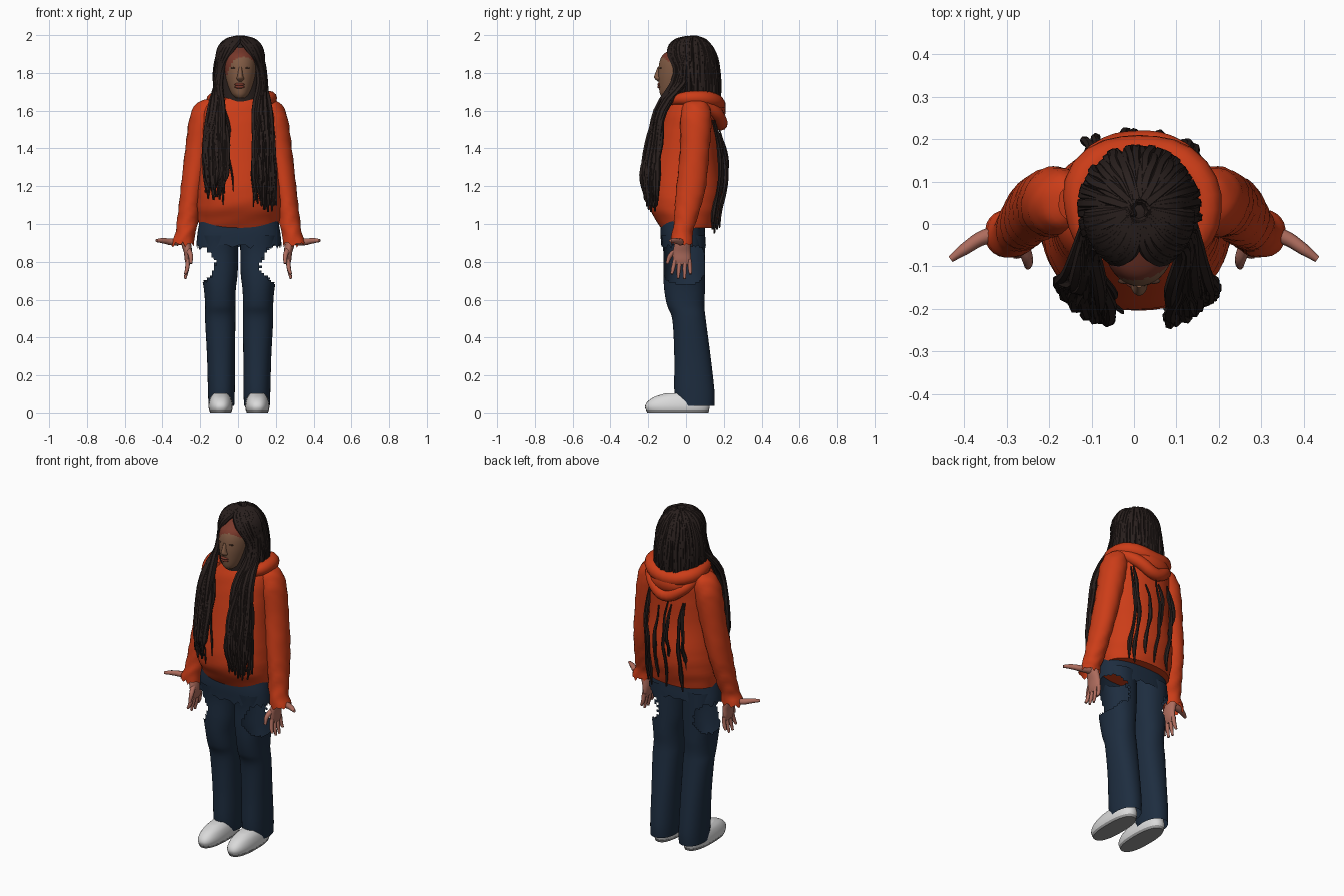
import bpy, bmesh, math, random
from math import sin, cos, pi, radians, sqrt

random.seed(4)
cube = bpy.data.objects.get("Cube")
if cube:
    bpy.data.objects.remove(cube, do_unlink=True)


def material(name, *rgb):
    m = bpy.data.materials.new(name)
    m.use_nodes = True
    m.diffuse_color = (*rgb, 1)
    m.node_tree.nodes["Principled BSDF"].inputs["Base Color"].default_value = (*rgb, 1)
    return m


ORANGE = material("orange fleece", .60, .046, .009)
DENIM = material("dark denim", .0125, .026, .05)
HAIR = material("dark brown hair", .022, .014, .0125)
FACE = material("brown skin", .22, .105, .058)
RED = material("reddish skin", .19, .04, .024)
HAND = material("pink skin", .42, .15, .11)
WHITE = material("off white", .70, .70, .70)
SOLE = material("grey sole", .30, .30, .30)
DARK = material("dark eye", .07, .032, .02)


def jit(a):
    return random.uniform(-a, a)


def smooth(ob):
    bpy.ops.object.select_all(action="DESELECT")
    ob.select_set(True)
    bpy.context.view_layer.objects.active = ob
    bpy.ops.object.shade_smooth_by_angle(angle=radians(50))


def spline_rows(rings, steps):
    """Catmull-Rom samples through a list of rings."""
    out = []
    for i in range(len(rings) - 1):
        quad = (rings[max(i - 1, 0)], rings[i], rings[i + 1], rings[min(i + 2, len(rings) - 1)])
        for k in range(steps):
            t = k / steps
            out.append([.5 * (2 * b + (c - a) * t + (2 * a - 5 * b + 4 * c - d) * t * t
                              + (3 * b - a - 3 * c + d) * t ** 3) for a, b, c, d in zip(*quad)])
    return out + [list(rings[-1])]


def loft(name, rings, mats, sides=32, steps=4, power=2.0, fold=0, ragged=0, closed=True, hole=None):
    """Skin over horizontal rings (z, centre x, half width, front y, back y)."""
    bm, rows = bmesh.new(), []
    samples = spline_rows(rings, steps)
    for r, (z, cx, rx, yf, yb) in enumerate(samples):
        row = []
        for i in range(sides):
            a = 2 * pi * i / sides
            c, s = cos(a), sin(a)
            w = 1 + fold * sin(z * 75 + 3 * sin(a * 2))
            x = cx + rx * w * math.copysign(abs(c) ** (2 / power), c)
            y = (yf + yb) / 2 + (yb - yf) / 2 * w * math.copysign(abs(s) ** (2 / power), s)
            drop = ragged * random.random() if r == len(samples) - 1 else 0
            row.append(bm.verts.new((x, y, z - drop)))
        rows.append(row)
    for lo, hi in zip(rows, rows[1:]):
        for i in range(sides):
            j = (i + 1) % sides
            bm.faces.new((lo[i], lo[j], hi[j], hi[i]))
    if closed:
        bm.faces.new(rows[0])
        bm.faces.new(rows[-1])
    bmesh.ops.recalc_face_normals(bm, faces=bm.faces)
    if hole:
        torn = [f for f in bm.faces if hole(f.calc_center_median())]
        bmesh.ops.delete(bm, geom=torn, context="FACES")
    me = bpy.data.meshes.new(name)
    bm.to_mesh(me)
    bm.free()
    for m in mats:
        me.materials.append(m)
    ob = bpy.data.objects.new(name, me)
    bpy.context.collection.objects.link(ob)
    smooth(ob)
    return ob


def tubes(name, paths, mat, res=1):
    """Round strands; each path is a list of (x, y, z, radius)."""
    cu = bpy.data.curves.new(name, "CURVE")
    cu.dimensions, cu.bevel_depth, cu.bevel_resolution = "3D", 1, res
    cu.resolution_u, cu.use_fill_caps = 4, True
    for path in paths:
        sp = cu.splines.new("BEZIER")
        sp.bezier_points.add(len(path) - 1)
        for bp, (x, y, z, r) in zip(sp.bezier_points, path):
            bp.co, bp.radius = (x, y, z), r
            bp.handle_left_type = bp.handle_right_type = "AUTO"
    cu.materials.append(mat)
    ob = bpy.data.objects.new(name, cu)
    bpy.context.collection.objects.link(ob)
    bpy.ops.object.select_all(action="DESELECT")
    ob.select_set(True)
    bpy.context.view_layer.objects.active = ob
    bpy.ops.object.convert(target="MESH")
    smooth(ob)


def ball(name, loc, scale, mat):
    bpy.ops.mesh.primitive_uv_sphere_add(segments=20, ring_count=12, location=loc)
    ob = bpy.context.object
    ob.name, ob.scale = name, scale
    ob.data.materials.append(mat)
    smooth(ob)


# Hoodie body
loft("hoodie_body", [(.98, .005, .208, -.135, .15), (1.03, .005, .217, -.165, .165),
     (1.10, .005, .222, -.20, .185), (1.2, .005, .215, -.20, .19), (1.35, .005, .20, -.17, .17),
     (1.5, .005, .195, -.14, .17), (1.6, .005, .19, -.115, .17), (1.65, .008, .16, -.095, .16),
     (1.69, .01, .09, -.075, .12)], [ORANGE], sides=48, power=2.2, fold=.006)

# Hood folded behind the neck
tubes("hood_rim", [[(-.08, -.085, 1.65, .022), (-.12, .0, 1.66, .035), (-.11, .12, 1.65, .042),
      (.01, .165, 1.63, .045), (.14, .12, 1.66, .042), (.165, .0, 1.665, .036), (.11, -.085, 1.65, .022)],
      [(-.13, .09, 1.63, .03), (-.08, .16, 1.575, .035), (.01, .185, 1.53, .035),
       (.10, .165, 1.58, .035), (.165, .09, 1.64, .032)]], ORANGE, res=4)
ball("hood_bag", (.01, .135, 1.60), (.13, .075, .075), ORANGE)

for s, side in ((1, "left"), (-1, "right")):
    # Sleeve with a ragged cuff
    arm = [(1.66, .15, .03, .01, .09), (1.63, .168, .062, -.015, .12), (1.55, .188, .074, -.03, .135),
           (1.4, .212, .07, -.03, .125), (1.2, .245, .06, -.05, .105), (1.08, .262, .056, -.06, .075),
           (1.0, .272, .056, -.065, .05), (.95, .282, .052, -.075, .035), (.905, .295, .06, -.08, .035)]
    loft(side + "_sleeve", [(z, .003 + s * cx, *rest) for z, cx, *rest in arm], [ORANGE],
         sides=28, fold=.03, ragged=.03, closed=False)
    # Hand, fingers and outstretched thumb
    loft(side + "_palm", [(z, s * cx, *r) for z, cx, *r in (
        (.97, .285, .02, -.05, .02), (.90, .275, .026, -.06, .022), (.85, .265, .022, -.07, .025),
        (.81, .265, .017, -.068, .026), (.785, .266, .009, -.06, .02))], [HAND], sides=16)
    fingers = [[(s * .265, y, .81, .012), (s * .27, y * 1.2, .76, .011), (s * .28, y * 1.3, tip, .007)]
               for y, tip in ((-.058, .735), (-.032, .712), (-.006, .71), (.018, .735))]
    fingers += [[(s * .28, -.02, .91, .02), (s * .35, -.03, .905, .018), (s * .40, -.06, .912, .014),
                 (s * .432, -.083, .912, .008)],
                [(s * .262, -.05, .86, .016), (s * .25, -.085, .83, .013), (s * .25, -.10, .79, .008)]]
    tubes(side + "_fingers", fingers, HAND, res=2)

    # Trouser leg, torn open on the outer thigh
    def torn(p):
        return abs(p.x) + jit(.012) > .117 + .075 * ((p.z - .785) / .1) ** 2
    leg = [(.94, .108, .102, -.13, .10), (.85, .106, .10, -.12, .10), (.74, .104, .096, -.12, .10),
           (.65, .102, .084, -.115, .10), (.57, .1, .08, -.10, .097), (.49, .1, .08, -.072, .105),
           (.3, .096, .074, -.062, .13), (.12, .094, .071, -.062, .15), (.04, .094, .068, -.05, .15)]
    loft(side + "_trouser_leg", [(z, .006 + s * cx, *r) for z, cx, *r in leg], [DENIM],
         sides=48, steps=8, power=2.2, closed=False, hole=torn)
    # Shoe and sole
    cx = .005 + s * .097
    loft(side + "_shoe", [(.012, cx, .06, -.21, .12), (.035, cx, .064, -.217, .125), (.06, cx, .061, -.205, .12),
         (.085, cx, .052, -.17, .115), (.105, cx, .036, -.11, .10)], [WHITE], power=2.4)
    loft(side + "_sole", [(0, cx, .056, -.205, .118), (.014, cx, .061, -.212, .123)], [SOLE], steps=1, power=2.4)

# Trouser seat with a frayed lower edge
loft("trouser_seat", [(1.03, .005, .205, -.13, .10), (.96, .005, .218, -.135, .10),
     (.895, .005, .225, -.132, .105)], [DENIM], sides=64, power=2.5, ragged=.03, closed=False)

# Head, neck and face, with a reddish band along the hairline
loft("neck", [(1.62, .01, .06, -.05, .07), (1.75, .01, .055, -.06, .05)], [FACE], steps=2)
head = loft("head", [(1.668, .012, .025, -.125, -.04), (1.69, .012, .048, -.138, 0), (1.74, .012, .07, -.145, .05),
            (1.8, .012, .082, -.147, .06), (1.86, .012, .083, -.14, .06), (1.9, .012, .07, -.118, .05),
            (1.935, .012, .035, -.06, .03)], [FACE, RED], sides=40, steps=6)
for f in head.data.polygons:
    x, y, z = f.center
    edge = ((x - .03) / .082) ** 2 + ((z - 1.79) / .095) ** 2
    f.material_index = int(edge > 1 and z > 1.79)
loft("nose", [(1.755, .012, .012, -.15, -.12), (1.77, .012, .02, -.166, -.12), (1.785, .012, .015, -.168, -.12),
     (1.83, .012, .009, -.15, -.12)], [FACE], sides=16)
for s in (1, -1):
    ball("eye", (.012 + s * .034, -.134, 1.826), (.016, .007, .004), DARK)
for z in (1.726, 1.739):
    ball("lip", (.008, -.14, z), (.026, .012, .009), RED)

# Hair cap
dome = ((.12, 1.985), (.5, 1.965), (.82, 1.905), (1.0, 1.80), (1.03, 1.70), (1.0, 1.61))
loft("hair_cap", [(z - .008, .012, .127 * f, .035 - .128 * f, .035 + .13 * f) for f, z in reversed(dome)],
     [HAIR], sides=36)


def scalp(angle, f, z, r):
    """Point on the dome; angle 0 faces front."""
    return (.012 + .13 * f * sin(angle), .035 - .135 * f * cos(angle), z, r)


# Locks over the back and sides of the head
locks = []
for i in range(38):
    a = radians(66 + 228 * i / 37)
    locks.append([scalp(a + jit(.05), f + jit(.03), z, .013 + jit(.003)) for f, z in dome])
    locks[-1][-1] = (*locks[-1][-1][:2], 1.60 + jit(.03), .006)
tubes("back_locks", locks, HAIR)

# Long locks framing the forehead, swept past the face and down the chest
fringe = ((.2, 1.985, .1), (.68, 1.965, .12), (.96, 1.918, .38), (1.0, 1.80, .85))
locks = []
for s in (1, -1):
    for i in range(28):
        u = (i % 14) / 13
        path = [scalp(s * (least + (1.45 - least) * u), f * (1 - .1 * u) + jit(.02), z, .014)
                for f, z, least in fringe]
        end = (1.06 if s > 0 else 1.11) + random.random() * .12
        for z, lo, hi, ry in ((1.6, .085, .155, .155), (1.42, .075, .18, .205),
                              (1.26, .075, .185, .235), (end, .085, .185, .23)):
            X = lo + (hi - lo) * u + jit(.01)
            y = -ry * sqrt(1 - (X / .245) ** 2) + jit(.012)
            path.append((.01 + s * X, y, z, .014 + jit(.003)))
        path[-1] = (*path[-1][:3], .005)
        locks.append(path)
tubes("chest_locks", locks, HAIR)

# Thin stray strands on the chest
tubes("stray_strands", [
    [(-.075, -.12, 1.62, .006), (-.045, -.165, 1.5, .008), (-.055, -.18, 1.4, .007),
     (-.03, -.205, 1.25, .006), (-.025, -.21, 1.17, .002)],
    [(.08, -.195, 1.25, .004), (.085, -.205, 1.17, .008), (.082, -.20, 1.09, .002)],
    [(-.085, -.19, 1.2, .003), (-.08, -.195, 1.14, .006), (-.08, -.19, 1.10, .002)]], HAIR)

# Strands hanging down the back
locks = []
for x, top, end in ((.145, 1.55, .97), (.125, 1.55, .95), (.06, 1.45, 1.02), (.0, 1.5, .98),
                    (-.02, 1.48, 1.12), (-.09, 1.5, .97), (-.11, 1.5, 1.1)):
    path = []
    for k in range(7):
        t = k / 6
        y = .165 * sqrt(1 - (x / .23) ** 2) + .012 + .04 * sin(pi * min(1, t * 1.15))
        path.append((x + jit(.008), y, top + (end - top) * t, .004 if k in (0, 6) else .01 + jit(.004)))
    locks.append(path)
tubes("strands_on_back", locks, HAIR)
